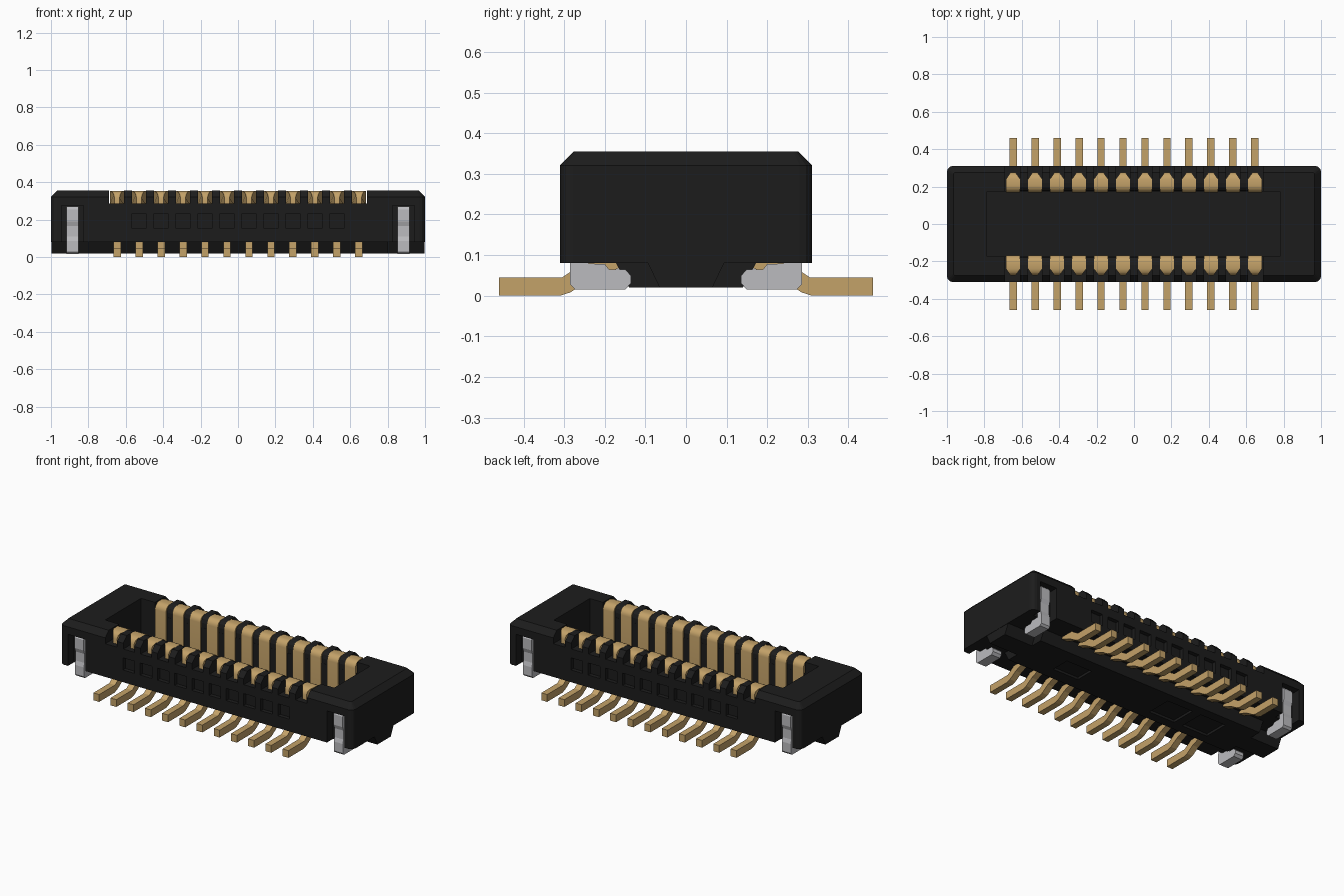
import bpy, bmesh, math
from mathutils import Vector

if "Cube" in bpy.data.objects:
    bpy.data.objects.remove(bpy.data.objects["Cube"])


def material(name, rgb):
    m = bpy.data.materials.new(name)
    m.diffuse_color = (*rgb, 1)
    m.use_nodes = True
    m.node_tree.nodes["Principled BSDF"].inputs["Base Color"].default_value = m.diffuse_color
    return m


BLACK = material("black plastic", (0.012, 0.012, 0.012))
GOLD = material("gold contact", (0.55, 0.36, 0.14))
SILVER = material("silver metal", (0.50, 0.50, 0.52))
PITCH = 0.1176
PIN_X = [(i - 5.5) * PITCH for i in range(12)]


def finish(name, bm, mat):
    bmesh.ops.recalc_face_normals(bm, faces=bm.faces[:])
    me = bpy.data.meshes.new(name)
    bm.to_mesh(me)
    bm.free()
    ob = bpy.data.objects.new(name, me)
    bpy.context.collection.objects.link(ob)
    if mat:
        me.materials.append(mat)
    return ob


def loft(bm, rings):
    """Closed solid through rings of equal length."""
    rings = [[bm.verts.new(p) for p in ring] for ring in rings]
    bm.faces.new(rings[0])
    bm.faces.new(rings[-1][::-1])
    n = len(rings[0])
    for a, b in zip(rings, rings[1:]):
        for i in range(n):
            j = (i + 1) % n
            bm.faces.new((a[i], b[i], b[j], a[j]))
    return [v for ring in rings for v in ring]


def add_box(bm, x0, x1, y0, y1, z0, z1):
    loft(bm, [[(x0, y0, z), (x1, y0, z), (x1, y1, z), (x0, y1, z)] for z in (z0, z1)])


def add_prism(bm, profile, x, width, side=1):
    """Extrude a (y, z) profile along x; side=-1 mirrors it in y."""
    return loft(bm, [[(x + s * width / 2, side * y, z) for y, z in profile] for s in (-1, 1)])


def cut(ob, boxes):
    """Subtract a set of separate boxes and bake the result."""
    bm = bmesh.new()
    for b in boxes:
        add_box(bm, *b)
    cutter = finish("cutter", bm, None)
    cutter.hide_render = True
    mod = ob.modifiers.new("cut", "BOOLEAN")
    mod.operation, mod.solver, mod.object = "DIFFERENCE", "EXACT", cutter
    bpy.context.view_layer.update()
    dg = bpy.context.evaluated_depsgraph_get()
    me = bpy.data.meshes.new_from_object(ob.evaluated_get(dg))
    ob.modifiers.clear()
    ob.data = me
    bpy.data.objects.remove(cutter)


def mirrored(x0, x1, y0, y1, z0, z1):
    return [(x0, x1, y0, y1, z0, z1), (x0, x1, -y1, -y0, z0, z1)]


# Housing: rounded rectangle with chamfered top
def outline(hx, hy, r, z):
    pts = []
    for k, (sx, sy) in enumerate([(1, 1), (-1, 1), (-1, -1), (1, -1)]):
        for s in range(4):
            a = math.radians(90 * k + 30 * s)
            pts.append((sx * (hx - r) + r * math.cos(a), sy * (hy - r) + r * math.sin(a), z))
    return pts


bm = bmesh.new()
loft(bm, [outline(1, 0.31, 0.03, 0.08), outline(1, 0.31, 0.03, 0.321),
          outline(0.966, 0.276, 0.012, 0.355)])
housing = finish("housing", bm, BLACK)

# Housing cuts: cavity, contact troughs, side windows, anchor slots
cut(housing, [(-0.785, 0.78, -0.175, 0.175, 0.1, 0.5)])
cut(housing, mirrored(-0.69, 0.69, 0.16, 0.4, 0.285, 0.5))
pockets = []
for x in PIN_X[1:-1]:
    pockets += mirrored(x - 0.04, x + 0.04, 0.285, 0.4, 0.155, 0.23)
for x in (-0.885, 0.885):
    pockets += mirrored(x - 0.06, x + 0.06, 0.25, 0.4, 0.0, 0.275)
cut(housing, pockets)

# Ribs between neighbouring contacts
rib = [(0.176, 0.27), (0.176, 0.315), (0.183, 0.337), (0.198, 0.35), (0.218, 0.355),
       (0.276, 0.355), (0.31, 0.321), (0.31, 0.27)]
bm = bmesh.new()
for side in (-1, 1):
    for x in PIN_X[:-1]:
        add_prism(bm, rib, x + PITCH / 2, 0.042, side)
finish("divider_ribs", bm, BLACK)

# Underside slab with shallow pockets
bm = bmesh.new()
add_prism(bm, [(-0.14, 0.02), (0.14, 0.02), (0.175, 0.085), (-0.175, 0.085)], 0, 1.6)
base = finish("base_slab", bm, BLACK)
cut(base, [(-0.6, -0.42, -0.08, 0.08, 0, 0.035), (-0.36, -0.18, -0.08, 0.08, 0, 0.035),
           (0.36, 0.54, -0.06, 0.06, 0, 0.035)])

# End feet under the housing
bm = bmesh.new()
for x in (-0.895, 0.895):
    add_prism(bm, [(-0.065, 0.02), (0.065, 0.02), (0.096, 0.085), (-0.096, 0.085)], x, 0.206)
finish("end_feet", bm, BLACK)

# Contacts: rounded hook over the wall, outer tip tapered
r = 0.038
arc = [(0.168 + r - r * math.cos(a), 0.316 + r * math.sin(a))
       for a in [math.radians(d) for d in (0, 18, 36, 54, 72, 90)]]
hook = [(0.168, 0.09)] + arc + [(0.24, 0.354), (0.258, 0.348), (0.27, 0.335), (0.276, 0.315),
                                (0.276, 0.282), (0.24, 0.282), (0.2, 0.26), (0.2, 0.09)]
tail = [(0.46, 0), (0.46, 0.045), (0.305, 0.045), (0.255, 0.078), (0.19, 0.1),
        (0.18, 0.1), (0.16, 0.07), (0.235, 0.04), (0.285, 0.008), (0.31, 0)]
hooks, tails = bmesh.new(), bmesh.new()
for side in (-1, 1):
    for x in PIN_X:
        for v in add_prism(hooks, hook, x, 0.075, side):
            over = abs(v.co.y) - 0.24
            if over > 0:
                v.co.x = x + (v.co.x - x) * (1 - 0.65 * over / 0.036)
        add_prism(tails, tail, x, 0.04, side)
hook_ob = finish("contact_hooks", hooks, GOLD)
finish("contact_tails", tails, GOLD)

# Solder anchors at the four corners
anchor = [(0.285, 0.027), (0.273, 0.015), (0.15, 0.015), (0.136, 0.03), (0.136, 0.05),
          (0.15, 0.065), (0.19, 0.065), (0.2, 0.078), (0.24, 0.079), (0.248, 0.1),
          (0.248, 0.27), (0.278, 0.27), (0.287, 0.255), (0.287, 0.19), (0.278, 0.165),
          (0.278, 0.11), (0.285, 0.085)]
bm = bmesh.new()
for side in (-1, 1):
    for x in (-0.885, 0.885):
        add_prism(bm, anchor, x, 0.062, side)
finish("solder_anchors", bm, SILVER)

# Smooth the rolled contact tops
bpy.ops.object.select_all(action="DESELECT")
hook_ob.select_set(True)
bpy.context.view_layer.objects.active = hook_ob
bpy.ops.object.shade_smooth_by_angle(angle=math.radians(30))
